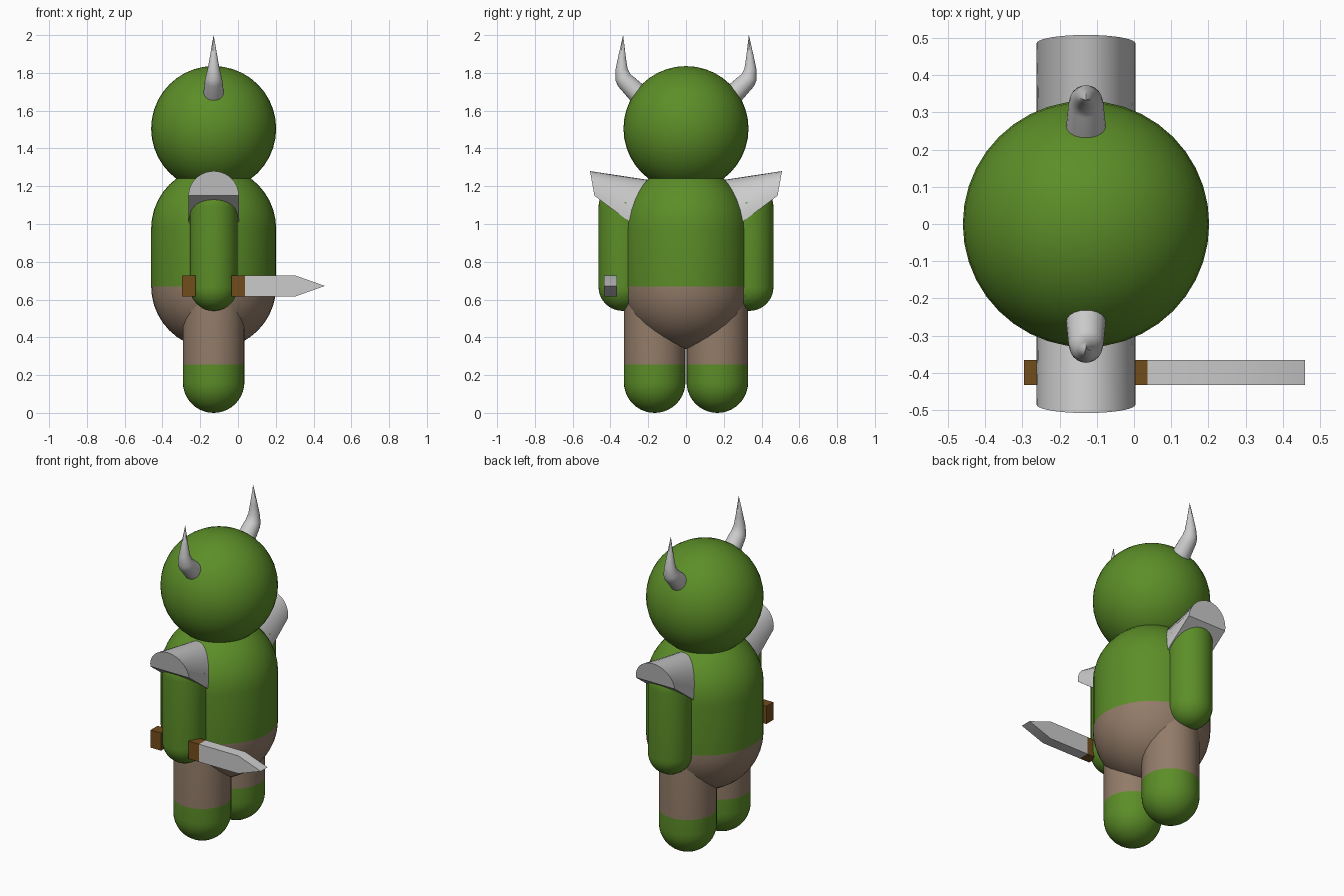
import bpy, bmesh
from math import sin, cos, pi, radians
from mathutils import Vector

if "Cube" in bpy.data.objects:
    bpy.data.objects.remove(bpy.data.objects["Cube"])

CX = -0.129  # centre line of the figure


def material(name, rgb):
    m = bpy.data.materials.new(name)
    m.diffuse_color = (*rgb, 1)
    m.use_nodes = True
    m.node_tree.nodes["Principled BSDF"].inputs["Base Color"].default_value = m.diffuse_color
    return m


GREEN = material("green", (0.107, 0.27, 0.021))
SKIN = material("tan", (0.29, 0.2, 0.14))
LEATHER = material("leather", (0.17, 0.075, 0.012))


def finish(name, bm, mats=(), split=None):
    """Turn a bmesh into a shaded object; faces above split get material 1."""
    bmesh.ops.recalc_face_normals(bm, faces=bm.faces)
    if split is not None:
        for f in bm.faces:
            f.material_index = int(f.calc_center_median().z > split)
    me = bpy.data.meshes.new(name)
    bm.to_mesh(me)
    bm.free()
    for m in mats:
        me.materials.append(m)
    ob = bpy.data.objects.new(name, me)
    bpy.context.collection.objects.link(ob)
    bpy.ops.object.select_all(action='DESELECT')
    ob.select_set(True)
    bpy.context.view_layer.objects.active = ob
    bpy.ops.object.shade_smooth_by_angle(angle=radians(35))
    return ob


def loft(name, rings, mats=(), split=None):
    """Skin a list of closed rings and cap both ends."""
    bm = bmesh.new()
    loops = [[bm.verts.new(p) for p in r] for r in rings]
    n = len(loops[0])
    for a, b in zip(loops, loops[1:]):
        for i in range(n):
            j = (i + 1) % n
            bm.faces.new((a[i], a[j], b[j], b[i]))
    bm.faces.new(loops[0])
    bm.faces.new(loops[-1])
    bmesh.ops.remove_doubles(bm, verts=bm.verts, dist=0.0005)
    return finish(name, bm, mats, split)


def capsule(name, y, r, z0, z1, mats, split=None, seg=40, steps=10):
    """Vertical capsule; z0 and z1 are the centres of its round ends."""
    prof = [(r * sin(pi / 2 * i / steps), z0 - r * cos(pi / 2 * i / steps))
            for i in range(steps + 1)]
    if split is not None and z0 + 0.01 < split < z1:
        prof.append((r, split))
    prof += [(r * cos(pi / 2 * i / steps), z1 + r * sin(pi / 2 * i / steps))
             for i in range(steps + 1)]
    rings = [[(CX + max(q, 1e-5) * cos(2 * pi * k / seg),
               y + max(q, 1e-5) * sin(2 * pi * k / seg), z)
              for k in range(seg)] for q, z in prof]
    return loft(name, rings, mats, split)


def prism(name, outline, y0, y1, mats=()):
    """Extrude an x-z outline along y."""
    return loft(name, [[(x, y, z) for x, z in outline] for y in (y0, y1)], mats)


# Head and two-tone body
bm = bmesh.new()
bmesh.ops.create_uvsphere(bm, u_segments=40, v_segments=20, radius=0.331)
bmesh.ops.translate(bm, verts=bm.verts, vec=(CX, 0, 1.505))
finish("head", bm, [GREEN])
capsule("body", 0, 0.331, 0.67, 0.975, [SKIN, GREEN], split=0.67)

for s, side in ((-1, "right"), (1, "left")):
    # Legs with green feet
    capsule(side + "_leg", s * 0.166, 0.163, 0.163, 0.6, [GREEN, SKIN], split=0.255)
    # Arms
    capsule(side + "_arm", s * 0.336, 0.127, 0.667, 1.09, [GREEN])

    # Shoulder guards: half-round section from inside the body outwards
    rings = []
    for (yb, zb), (yt, zt) in (((0.28, 0.997), (0.19, 1.232)),
                               ((0.485, 1.15), (0.508, 1.28))):
        rings.append([(CX + 0.133 * cos(pi * k / 20),
                       s * (yb + (yt - yb) * sin(pi * k / 20)),
                       zb + (zt - zb) * sin(pi * k / 20)) for k in range(21)])
    loft(side + "_shoulder_guard", rings)

    # Horns: tapered rings along a bent path, tilting from outward to upward
    path = [(0.255, 1.69, 0.054, 48), (0.322, 1.757, 0.047, 38),
            (0.333, 1.775, 0.043, 22), (0.341, 1.82, 0.032, 2),
            (0.339, 1.88, 0.021, -3), (0.333, 2.0, 0.0004, -3)]
    rings = []
    for y, z, r, tilt in path:
        t = radians(tilt)
        rings.append([(CX + r * cos(2 * pi * k / 20),
                       s * (y + r * sin(2 * pi * k / 20) * cos(t)),
                       z - r * sin(2 * pi * k / 20) * sin(t)) for k in range(20)])
    loft(side + "_horn", rings)

# Sword held in the right hand
Z0, Z1, Y0, Y1 = 0.617, 0.727, -0.433, -0.366
for name, a, b in (("sword_pommel", -0.296, -0.225), ("sword_guard", -0.035, 0.036)):
    prism(name, [(a, Z0), (b, Z0), (b, Z1), (a, Z1)], Y0, Y1, [LEATHER])
prism("sword_blade", [(0.036, Z0), (0.305, Z0), (0.46, 0.672),
                      (0.305, Z1), (0.036, Z1)], Y0, Y1)
